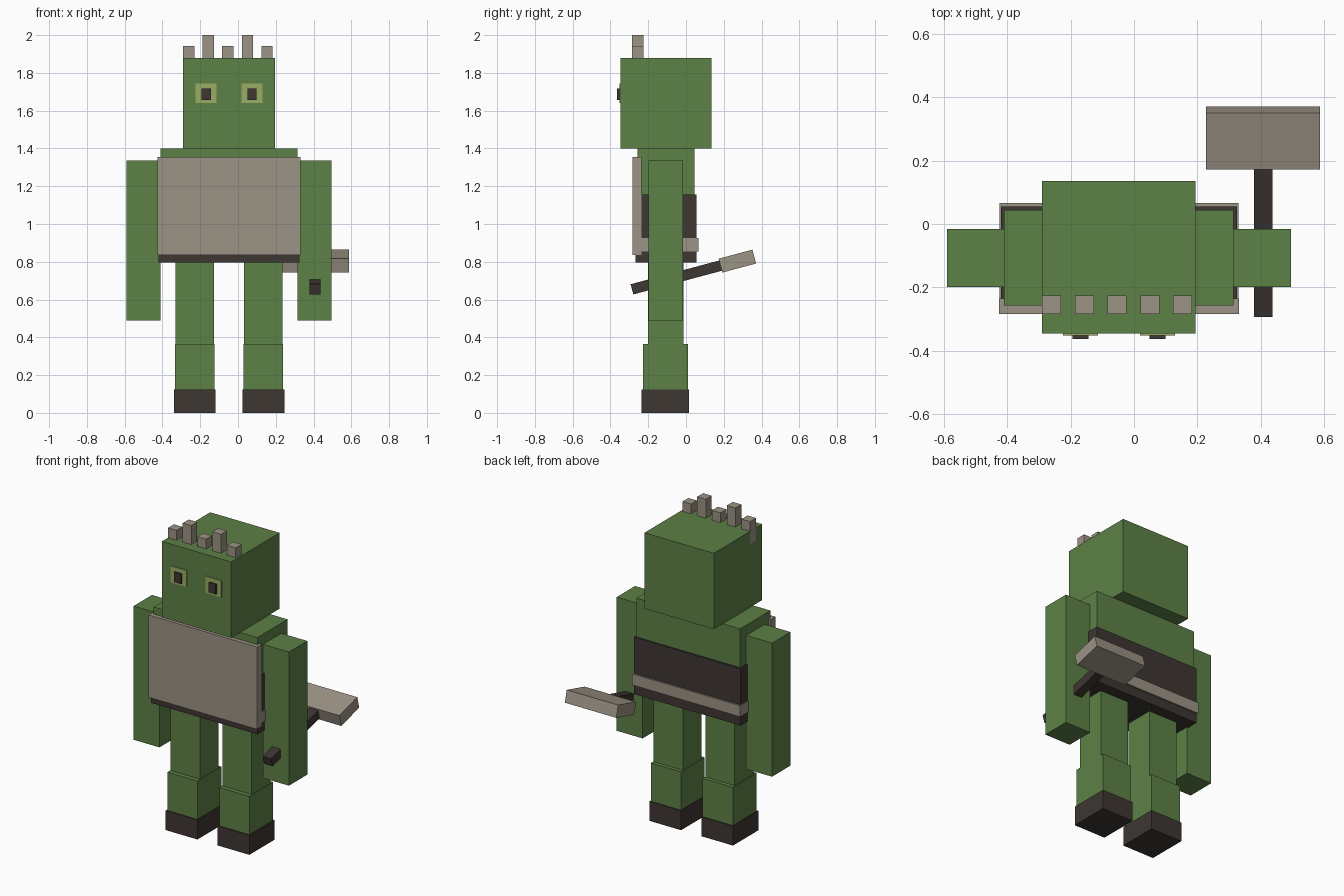
import bpy, math
from mathutils import Matrix, Vector

if "Cube" in bpy.data.objects:
    bpy.data.objects.remove(bpy.data.objects["Cube"])

CX = -0.0475  # body mirror plane


def material(name, r, g, b):
    def lin(c):
        c /= 255
        return c / 12.92 if c <= 0.04045 else ((c + 0.055) / 1.055) ** 2.4
    m = bpy.data.materials.new(name)
    m.diffuse_color = (lin(r), lin(g), lin(b), 1)
    m.use_nodes = True
    m.node_tree.nodes["Principled BSDF"].inputs["Base Color"].default_value = m.diffuse_color
    return m


GREEN = material("green_skin", 93, 129, 71)
GREY = material("bone_grey", 156, 147, 133)
DARK = material("dark_leather", 62, 55, 50)
LIME = material("pale_lime", 154, 174, 99)


def box(name, x, y, z, mat):
    """Box from (min, max) ranges on each axis."""
    size = [r[1] - r[0] for r in (x, y, z)]
    mid = [(r[0] + r[1]) / 2 for r in (x, y, z)]
    bpy.ops.mesh.primitive_cube_add(size=1)
    o = bpy.context.object
    o.name = name
    o.data.transform(Matrix.Diagonal((*size, 1)))
    o.location = mid
    o.data.materials.append(mat)
    return o


def centred(name, half, y, z, mat, off=0):
    return box(name, (CX + off - half, CX + off + half), y, z, mat)


# Head and torso
centred("head", 0.2425, (-0.346, 0.136), (1.4, 1.88), GREEN)
centred("torso", 0.3625, (-0.257, 0.045), (0.82, 1.4), GREEN)

# Clothing and armour
centred("tunic", 0.3725, (-0.268, 0.056), (0.795, 1.155), DARK)
centred("belt", 0.378, (-0.275, 0.066), (0.855, 0.925), GREY)
centred("chest_plate", 0.379, (-0.284, -0.236), (0.835, 1.355), GREY)

# Mirrored limbs and eyes
for side, s in (("left", -1), ("right", 1)):
    centred(side + "_arm", 0.0905, (-0.199, -0.016), (0.49, 1.335), GREEN, s * 0.4525)
    centred(side + "_upper_leg", 0.102, (-0.2, -0.014), (0.36, 0.81), GREEN, s * 0.1815)
    centred(side + "_lower_leg", 0.105, (-0.228, 0.01), (0.01, 0.365), GREEN, s * 0.1815)
    centred(side + "_boot", 0.111, (-0.236, 0.016), (0, 0.123), DARK, s * 0.1815)
    centred(side + "_eye", 0.055, (-0.352, -0.344), (1.64, 1.745), LIME, s * 0.1215)
    centred(side + "_pupil", 0.025, (-0.364, -0.35), (1.656, 1.718), DARK, s * 0.1215)

# Row of head spikes, alternating short and tall
for i in range(5):
    top = 2.0 if i % 2 else 1.942
    centred("head_spike", 0.03, (-0.285, -0.226), (1.8, top), GREY, (i - 2) * 0.1035 - 0.006)

# Hammer: built along y from the handle end, then tilted upward to the back
hammer_tilt = math.radians(15)
butt = Vector((0.408, -0.286, 0.654))
for name, half, y, hz, mat in (
        ("hammer_handle", 0.029, (0, 0.5), 0.028, DARK),
        ("hammer_head", 0.18, (0.485, 0.67), 0.038, GREY)):
    o = box(name, (-half, half), y, (-hz, hz), mat)
    o.matrix_world = (Matrix.Translation(butt) @ Matrix.Rotation(hammer_tilt, 4, 'X')
                      @ Matrix.Translation(o.location))
